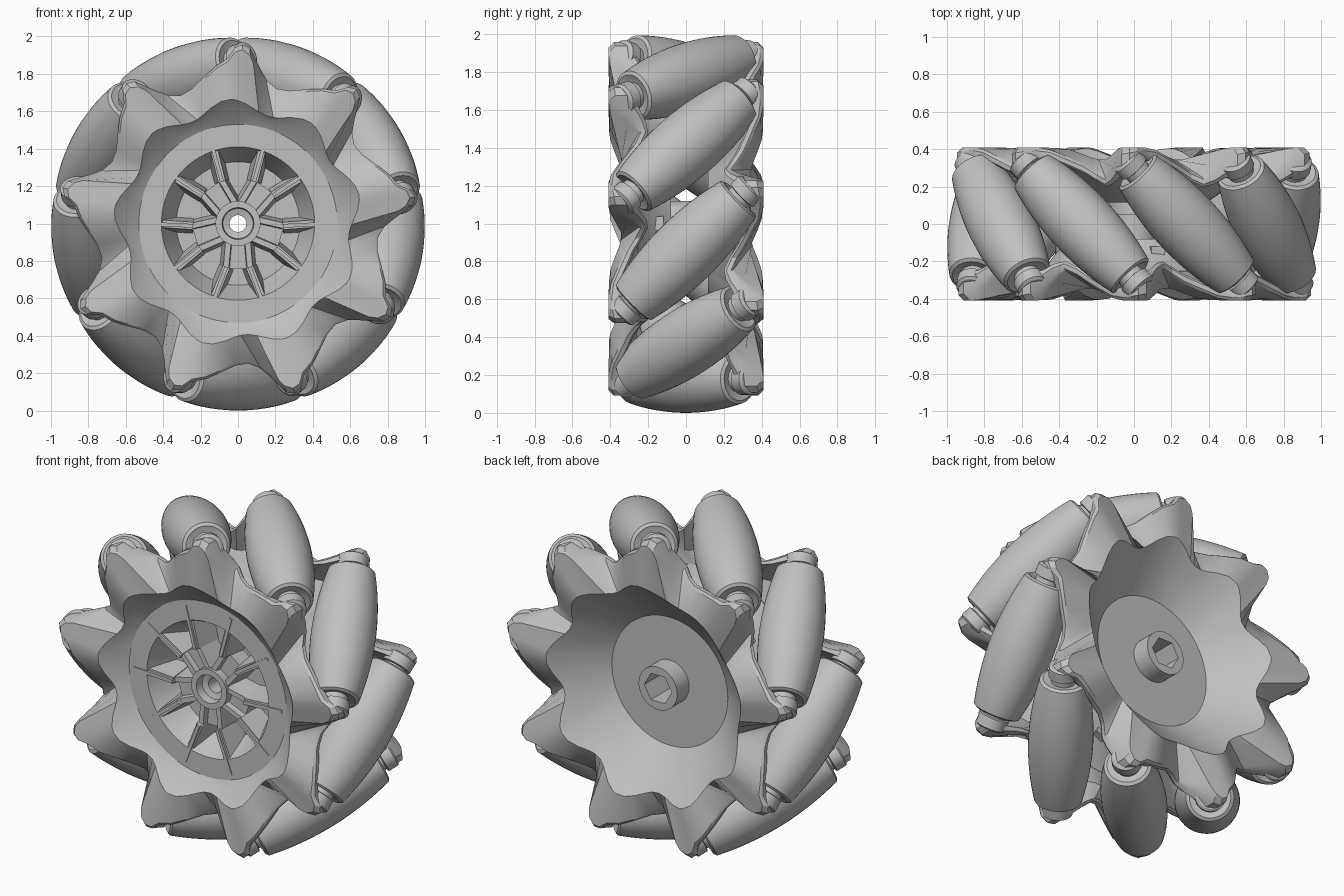
import bpy, bmesh
from math import sin, cos, radians, pi, sqrt
from mathutils import Matrix, Vector

cube = bpy.data.objects.get("Cube")
if cube:
    bpy.data.objects.remove(cube)

grey = bpy.data.materials.new("plain grey")
grey.use_nodes = True
COLOUR = (0.53, 0.53, 0.53, 1)
grey.diffuse_color = COLOUR
grey.node_tree.nodes["Principled BSDF"].inputs["Base Color"].default_value = COLOUR

CENTRE = Matrix.Translation((0, 0, 1))      # wheel axis runs along y
COUNT, STEP = 9, 40
ROLLER_ORBIT = 0.82


def finish(name, bm, matrix=CENTRE, angle=30):
    bmesh.ops.recalc_face_normals(bm, faces=bm.faces)
    mesh = bpy.data.meshes.new(name)
    bm.to_mesh(mesh)
    bm.free()
    mesh.materials.append(grey)
    obj = bpy.data.objects.new(name, mesh)
    bpy.context.collection.objects.link(obj)
    obj.matrix_world = matrix
    bpy.ops.object.select_all(action='DESELECT')
    obj.select_set(True)
    bpy.context.view_layer.objects.active = obj
    bpy.ops.object.shade_smooth_by_angle(angle=radians(angle))
    return obj


def around(angle, r, y, skew=0):
    a = radians(angle + skew)
    return (r * cos(a), y, r * sin(a))


def sweep(name, section, angles, closed=True, matrix=CENTRE):
    """Sweep section(angle) -> [(radius, y, optional skew)] around the y axis."""
    bm = bmesh.new()
    rings = [[bm.verts.new(around(a, *point)) for point in section(a)] for a in angles]
    n = len(rings[0])
    for i, ring in enumerate(rings):
        nxt = rings[(i + 1) % len(rings)]
        for j in range(n if closed else n - 1):
            k = (j + 1) % n
            bm.faces.new((ring[j], ring[k], nxt[k], nxt[j]))
    if not closed:                           # cap solid lathed parts
        bm.faces.new([r[0] for r in rings])
        bm.faces.new([r[-1] for r in rings])
    return finish(name, bm, matrix)


def full_turn(n):
    return [360 * i / n for i in range(n)]


# Side plates: one lobe period as (angle, outer radius, y, thickness, inner skew);
# the lobe's back face lies square to the roller it carries
LOBE = [(-5.5, 0.90, -0.405, 0.16, -5), (-4, 0.94, -0.41, 0.15, -4),
        (-1.5, 0.958, -0.41, 0.12, -2), (1, 0.94, -0.41, 0.09, 0),
        (3.5, 0.885, -0.41, 0.07, 0), (8, 0.85, -0.395, 0.05, 0),
        (13, 0.805, -0.36, 0.05, 0), (19, 0.76, -0.32, 0.05, -1),
        (24, 0.75, -0.28, 0.05, -4), (28.5, 0.78, -0.25, 0.05, -7),
        (31.5, 0.83, -0.31, 0.10, -6)]
plate_keys = {10 + STEP * i + key[0]: key[1:] for i in range(COUNT) for key in LOBE}


def plate_section(bowl_r, bowl_y):
    def section(a):
        r, y, thick, skew = plate_keys[a]
        inner = 0.63 + 0.035 * cos(radians(9 * (a + skew - 14)))
        face = -0.41 + (0.67 - inner) * 0.9
        bevel = thick * 0.25
        return [(bowl_r, bowl_y), ((bowl_r + inner) / 2 + 0.01, (bowl_y + face) / 2),
                (inner, face, skew), (r - bevel, y), (r, y + bevel),
                (r, y + thick - bevel), (r - bevel, y + thick),
                (inner + 0.02, face + 0.08, skew), (bowl_r, bowl_y + 0.04)]
    return section


BACK = CENTRE @ Matrix.Rotation(pi, 4, 'Z')
sweep("front_plate", plate_section(0.53, -0.29), list(plate_keys))
sweep("back_plate", plate_section(0.39, -0.155), list(plate_keys), matrix=BACK)

# Rim and recessed floor at the front, flat disc at the back
rim = [(0.54, -0.29), (0.41, -0.29), (0.33, -0.12), (0.10, -0.12),
       (0.10, -0.08), (0.36, -0.08), (0.45, -0.20), (0.54, -0.25)]
sweep("front_rim", lambda a: rim, full_turn(72))
disc = [(0.39, 0.155), (0.10, 0.155), (0.10, 0.115), (0.39, 0.115)]
sweep("back_disc", lambda a: disc, full_turn(72))

# Hub: round bore at the front, hexagonal socket at the back
hub = [(0.12, -0.28), (0.085, -0.28), (0.08, -0.23), (0.045, -0.22),
       (0.045, 0.06), (0.12, 0.06)]
sweep("front_hub", lambda a: hub, full_turn(48))


def socket(a):
    r = 0.08 / cos(radians(a % 60 - 30))
    return [(0.13, 0.05), (0.13, 0.27), (r, 0.27), (r, 0.05)]


sweep("hex_socket", socket, full_turn(48))


# Spokes: five forked supports inside the front rim, with drafted sides
def bar(bm, start, end, width, front, back, draft=0.0):
    a, b = Vector(start), Vector(end)
    d = (b - a).normalized()
    side = Vector((-d.y, d.x))
    loops = []
    for y, w in ((front, width / 2), (back, width / 2 + draft)):
        corners = (a + side * w, b + side * w, b - side * w, a - side * w)
        loops.append([bm.verts.new((p.x, y, p.y)) for p in corners])
    low, high = loops
    bm.faces.new(low)
    bm.faces.new(high)
    for i in range(4):
        j = (i + 1) % 4
        bm.faces.new((low[i], low[j], high[j], high[i]))


def polar(r, a):
    return (r * cos(radians(a)), r * sin(radians(a)))


for i in range(5):
    a = -90 + 72 * i
    bm = bmesh.new()
    bar(bm, polar(0.09, a), polar(0.24, a), 0.12, -0.23, -0.10, 0.02)
    for s in (-1, 1):
        bar(bm, polar(0.11, a + 28 * s), polar(0.25, a + 15 * s), 0.03, -0.265, -0.10, 0.02)
        bar(bm, polar(0.24, a + 15 * s), polar(0.42, a + 18 * s), 0.04, -0.28, -0.12, 0.02)
        bar(bm, polar(0.24, a + 15 * s), polar(0.50, a + 18 * s), 0.02, -0.295, -0.25)
    finish(f"spoke_{i + 1}", bm)

# Rollers: barrels tilted 45 degrees, each on an axle held by two lobes
barrel = [(0.07, -0.385), (0.115, -0.40)]
barrel += [(0.18 - 0.047 * (t / 12) ** 2, t * 0.39 / 12) for t in range(-12, 13)]
barrel += [(0.115, 0.40), (0.07, 0.385)]
axle_half = [(0.07, 0.38), (0.07, 0.415), (0.085, 0.42), (0.085, 0.48), (0.07, 0.49)]
axle = [(r, -y) for r, y in reversed(axle_half)] + axle_half

for i in range(COUNT):
    phi = radians(-90 + STEP * i)
    radial = Vector((cos(phi), 0, sin(phi)))
    axis = Vector((-sin(phi), 1, cos(phi))) / sqrt(2)
    m = Matrix((radial, axis, radial.cross(axis))).transposed().to_4x4()
    m.translation = radial * ROLLER_ORBIT + Vector((0, 0, 1))
    sweep(f"roller_{i + 1}", lambda a: barrel, full_turn(40), False, m)
    sweep(f"axle_{i + 1}", lambda a: axle, full_turn(32), False, m)
